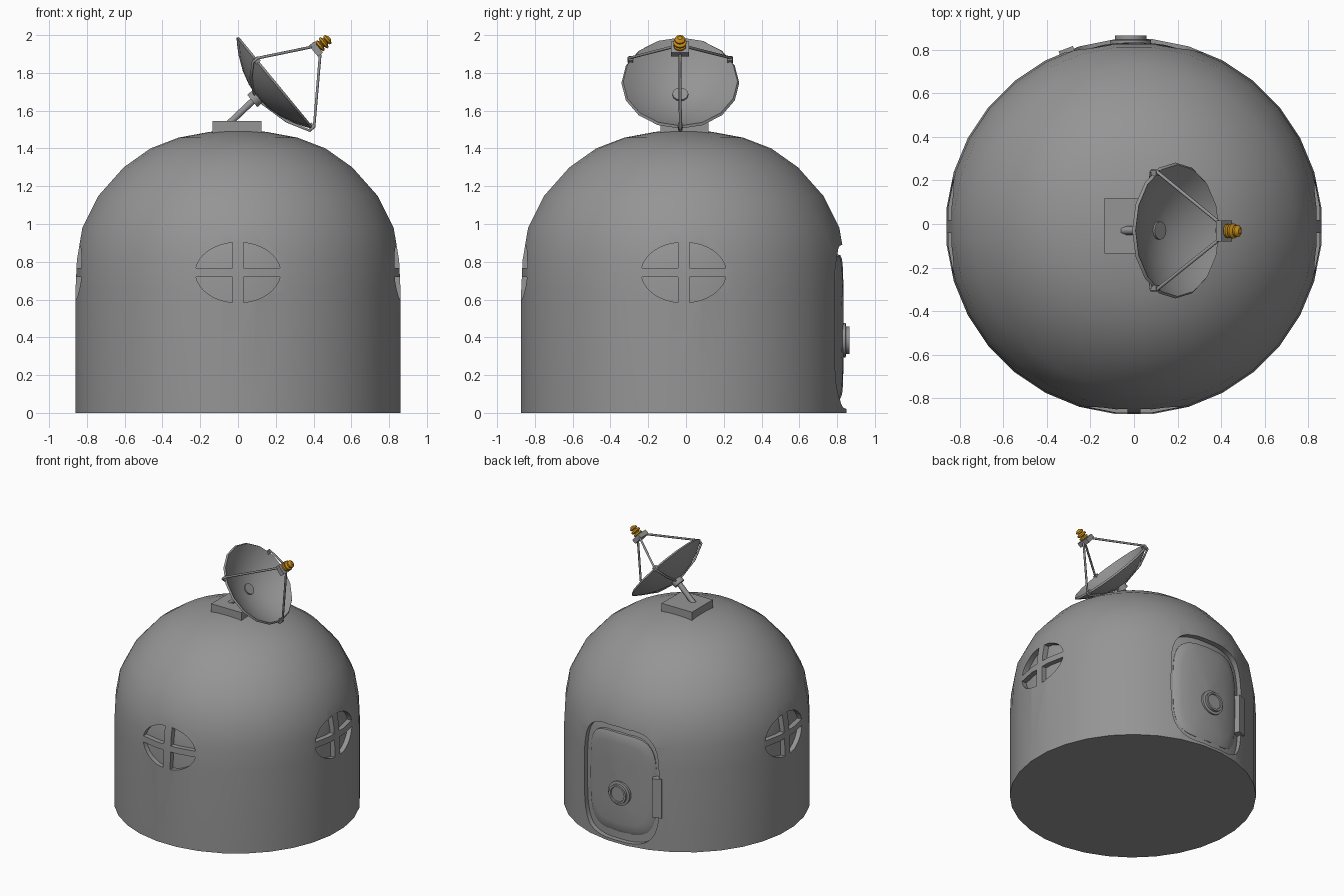
import bpy, bmesh, math
from mathutils import Vector, Matrix

cube = bpy.data.objects.get("Cube")
if cube:
    bpy.data.objects.remove(cube)

CY = -0.012          # dome axis in y
R = 0.865            # dome radius
SEG = 32


def material(name, rgb):
    m = bpy.data.materials.new(name)
    m.use_nodes = True
    m.diffuse_color = (*rgb, 1)
    m.node_tree.nodes["Principled BSDF"].inputs["Base Color"].default_value = (*rgb, 1)
    return m


grey = material("grey metal", (0.3, 0.3, 0.3))
amber = material("amber", (0.6, 0.28, 0.01))


def finish(name, bm, mat=grey, angle=35):
    bmesh.ops.recalc_face_normals(bm, faces=bm.faces)
    me = bpy.data.meshes.new(name)
    bm.to_mesh(me)
    bm.free()
    ob = bpy.data.objects.new(name, me)
    bpy.context.collection.objects.link(ob)
    me.materials.append(mat)
    smooth(ob, angle)
    return ob


def select(ob):
    bpy.ops.object.select_all(action='DESELECT')
    ob.select_set(True)
    bpy.context.view_layer.objects.active = ob


def smooth(ob, angle=35):
    select(ob)
    bpy.ops.object.shade_smooth_by_angle(angle=math.radians(angle))


def skin(bm, rings):
    """Join consecutive vertex loops with quads."""
    for a, b in zip(rings, rings[1:]):
        n = len(a)
        for i in range(n):
            bm.faces.new((a[i], a[(i + 1) % n], b[(i + 1) % n], b[i]))


def lathe(name, profile, seg, matrix=Matrix(), mat=grey, angle=35, offset=0.0):
    bm = bmesh.new()
    rings = [[bm.verts.new(matrix @ Vector((r * math.cos(t), r * math.sin(t), z)))
              for t in ((i + offset) * math.tau / seg for i in range(seg))]
             for r, z in profile]
    skin(bm, rings)
    bm.faces.new(rings[0])
    bm.faces.new(rings[-1])
    return finish(name, bm, mat, angle)


def prism(name, outline, near, far, turn):
    """Extrude an (across, height) outline along -y, then turn it about the dome axis."""
    bm = bmesh.new()
    m = Matrix.Translation((0, CY, 0)) @ Matrix.Rotation(turn, 4, 'Z')
    rings = [[bm.verts.new(m @ Vector((x, -d, z))) for x, z in outline] for d in (near, far)]
    skin(bm, rings)
    for r in rings:
        bm.faces.new(r)
    return finish(name, bm)


def along(origin, direction):
    q = Vector(direction).to_track_quat('Z', 'Y')
    return Matrix.Translation(origin) @ q.to_matrix().to_4x4()


def box(name, size, matrix):
    bm = bmesh.new()
    bmesh.ops.create_cube(bm, size=1, matrix=matrix @ Matrix.Diagonal((*size, 1)))
    return finish(name, bm)


def rod(name, points, radius):
    cu = bpy.data.curves.new(name, 'CURVE')
    cu.dimensions = '3D'
    cu.bevel_depth = radius
    cu.bevel_resolution = 1
    cu.use_fill_caps = True
    sp = cu.splines.new('POLY')
    sp.points.add(len(points) - 1)
    for p, co in zip(sp.points, points):
        p.co = (*co, 1)
    ob = bpy.data.objects.new(name, cu)
    bpy.context.collection.objects.link(ob)
    cu.materials.append(grey)
    return ob


def rounded(t, a, b, power):
    """Point on a rounded-rectangle (superellipse) outline."""
    c, s = math.cos(t), math.sin(t)
    return (a * math.copysign(abs(c) ** (2 / power), c),
            b * math.copysign(abs(s) ** (2 / power), s))


# Domed shell, with a smaller core that forms the floor of every recess
dome_profile = [(R, 0), (R, 0.64), (0.857, 0.81), (0.828, 0.98), (0.742, 1.15),
                (0.608, 1.30), (0.466, 1.40), (0.317, 1.457), (0.15, 1.488), (0.01, 1.497)]
axis = Matrix.Translation((0, CY, 0))
shell = lathe("dome_shell", dome_profile, SEG, axis, offset=0.5)
lathe("recess_floor", [(r * 0.958, 0.01 + z * 0.96) for r, z in dome_profile], SEG, axis, offset=0.5)

# Cross-barred windows on three sides: four cut quadrants each
WX, WZ, WA, WB = 0.03, 0.023, 0.225, 0.16
WIN_Z = 0.743
cutters = []
for turn in (0, math.pi / 2, -math.pi / 2):
    for sx in (1, -1):
        for sz in (1, -1):
            t0, t1 = math.asin(WZ / WB), math.acos(WX / WA)
            arc = [(WA * math.cos(t), WB * math.sin(t))
                   for t in (t0 + (t1 - t0) * i / 8 for i in range(9))]
            outline = [(sx * x, WIN_Z + sz * z) for x, z in [(WX, WZ)] + arc]
            cutters.append(prism("window_cutter", outline, 0.7, 1.0, turn))

# Door opening at the back
DOOR_Z = 0.455
steps = [i * math.tau / 40 for i in range(40)]
opening = [(x, DOOR_Z + z) for x, z in (rounded(t, 0.32, 0.435, 4) for t in steps)]
cutters.append(prism("door_cutter", opening, 0.6, 1.0, math.pi))

for c in cutters:
    mod = shell.modifiers.new("cut", 'BOOLEAN')
    mod.operation, mod.solver, mod.object = 'DIFFERENCE', 'EXACT', c
    select(shell)
    bpy.ops.object.modifier_apply(modifier=mod.name)
    bpy.data.objects.remove(c)
smooth(shell)

# Bulging door panel wrapped round the wall
bm = bmesh.new()
rings = []
for s, r in ((1, 0.80), (0.99, 0.828), (0.93, 0.838), (0.8, 0.843), (0.5, 0.846), (0.05, 0.846)):
    loop = []
    for t in steps:
        x, z = rounded(t, 0.30 * s, 0.385 * s, 4)
        a = math.asin(x / R)
        loop.append(bm.verts.new((r * math.sin(a), CY + r * math.cos(a), DOOR_Z + z)))
    rings.append(loop)
skin(bm, rings)
bm.faces.new(rings[-1])
finish("door_panel", bm, angle=50)

# Door knob and hinge plate
lathe("door_knob", [(0.092, 0), (0.092, 0.045), (0.073, 0.048), (0.073, 0.066),
                    (0.058, 0.066), (0.055, 0.058), (0.005, 0.058)],
      24, along((-0.015, 0.80, 0.385), (0, 1, 0)))
hinge_turn = math.radians(21)
box("door_hinge", (0.07, 0.06, 0.3),
    axis @ Matrix.Rotation(hinge_turn, 4, 'Z') @ Matrix.Translation((0, 0.845, 0.41)))

# Roof plinth and mast
box("roof_plinth", (0.26, 0.255, 0.13), Matrix.Translation((-0.005, -0.008, 1.48)))
centre = Vector((0.195, -0.03, 1.75))
facing = Vector((0.774, 0, 0.637)).normalized()
up = Vector((-facing.z, 0, facing.x))
side = Vector((0, 1, 0))
hub = centre - facing * 0.125
rod("dish_mast", [(-0.05, -0.03, 1.53), hub], 0.02)
lathe("mast_collar", [(0.042, -0.03), (0.042, 0.03)], 12, along(hub, facing))

# Dish: thin paraboloid bowl, outside then inside
DR, DD = 0.312, 0.115
curve = [(DR * k, DD * (k * k - 1)) for k in (0.03, 0.25, 0.5, 0.75, 0.9, 1)]
bowl = curve + [(r * 0.97, z + 0.012) for r, z in reversed(curve)]
lathe("dish", bowl, 16, along(centre - facing * 0.006, facing), angle=50)

# Feed plate, held by three rods that hook round the rim to the hub
feed = Vector((0.413, -0.032, 1.926))
basis = Matrix((up, side, facing)).transposed().to_4x4()
box("feed_plate", (0.075, 0.095, 0.035), Matrix.Translation(feed) @ basis)
for k in range(3):
    a = math.pi + k * math.tau / 3
    out = up * math.cos(a) + side * math.sin(a)
    rim = centre + out * 0.315
    path = [feed + out * 0.035, rim + facing * 0.01, rim - facing * 0.02]
    path += [centre + out * r - facing * d for r, d in ((0.2, 0.082), (0.03, 0.125))]
    rod("feed_rod", path, 0.008)
    box("rim_clip", (0.03, 0.025, 0.03), Matrix.Translation(rim - out * 0.012) @ basis)

# Ribbed feed horn
horn = [(0.018, 0.01)]
for z, r in ((0.02, 0.033), (0.045, 0.035), (0.07, 0.028)):
    horn += [(r * 0.6, z - 0.003), (r, z + 0.003), (r, z + 0.013), (r * 0.6, z + 0.019)]
horn.append((0.012, 0.095))
lathe("feed_horn", horn, 12, along(feed, facing), amber)
